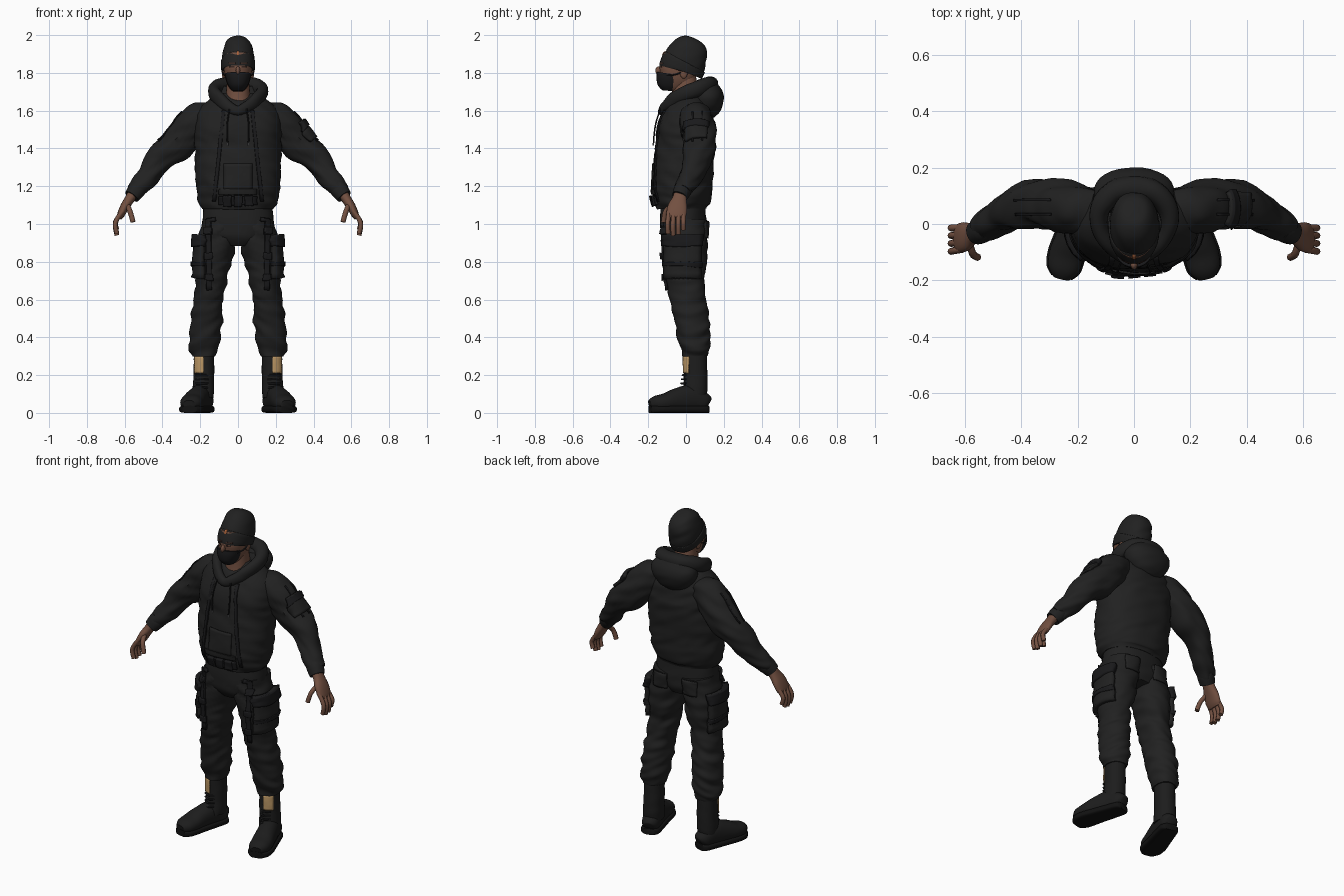
import bpy, bmesh, math
from mathutils import Vector, noise
from mathutils.bvhtree import BVHTree

if "Cube" in bpy.data.objects:
    bpy.data.objects.remove(bpy.data.objects["Cube"])

X, Y, Z = Vector((1, 0, 0)), Vector((0, 1, 0)), Vector((0, 0, 1))
FRONT = -Y
made = []


def material(name, *rgb):
    m = bpy.data.materials.new(name)
    m.use_nodes = True
    m.diffuse_color = (*rgb, 1)
    m.node_tree.nodes["Principled BSDF"].inputs["Base Color"].default_value = (*rgb, 1)
    return m


CLOTH = material("black cloth", .015, .015, .015)
TRIM = material("dark trim", .010, .010, .011)
LEATHER = material("boot leather", .012, .012, .012)
RUBBER = material("sole rubber", .006, .006, .006)
SKIN = material("brown skin", .17, .08, .052)
EYE = material("dark eye", .04, .02, .015)
TAN = material("tan tag", .50, .31, .13)
ORANGE = material("orange tag", .40, .12, .04)
METAL = material("grey metal", .25, .25, .26)


def finish(name, bm, mat, mirror):
    mesh = bpy.data.meshes.new(name)
    bm.to_mesh(mesh)
    bm.free()
    mesh.materials.append(mat)
    ob = bpy.data.objects.new(name, mesh)
    bpy.context.collection.objects.link(ob)
    if mirror:
        ob.modifiers.new("Mirror", 'MIRROR').use_mirror_merge = False
    made.append(ob)
    return ob


def refine(rings, k, closed):
    """Catmull-Rom subdivision of (x, y, z, a, b) rings."""
    n, out = len(rings), []
    pick = lambda i: rings[i % n] if closed else rings[max(0, min(n - 1, i))]
    for i in range(n if closed else n - 1):
        for j in range(k):
            t = j / k
            out.append([.5 * (2 * q + (r - p) * t + (2*p - 5*q + 4*r - s) * t*t
                              + (3*q - p - 3*r + s) * t**3)
                        for p, q, r, s in zip(*(pick(i + d) for d in (-1, 0, 1, 2)))])
    return out if closed else out + [list(rings[-1])]


def loft(name, rings, mat, ref=X, n=24, k=5, power=2.2, fold=0, closed=False, mirror=False):
    """Skin of superellipse rings square to their path; a lies along ref."""
    path = refine(rings, k, closed)
    bm, loops, m = bmesh.new(), [], len(path)
    for i, (x, y, z, a, b) in enumerate(path):
        nxt = path[(i + 1) % m] if closed else path[min(i + 1, m - 1)]
        prv = path[i - 1] if closed or i else path[0]
        t = (Vector(nxt[:3]) - Vector(prv[:3])).normalized()
        u = (ref - t * ref.dot(t)).normalized()
        v = t.cross(u)
        loop = []
        for j in range(n):
            c, s = math.cos(j * math.tau / n), math.sin(j * math.tau / n)
            p = Vector((x, y, z))
            d = (u * max(a, .002) * math.copysign(abs(c) ** (2 / power), c)
                 + v * max(b, .002) * math.copysign(abs(s) ** (2 / power), s))
            if fold:
                q = p + d
                wave = noise.noise(Vector((q.x * 9, q.y * 9, q.z * 24 + q.x * 12)))
                d += d.normalized() * fold * wave
            loop.append(bm.verts.new(p + d))
        loops.append(loop)
    for i in range(m if closed else m - 1):
        lo, hi = loops[i], loops[(i + 1) % m]
        for j in range(n):
            bm.faces.new((lo[j], lo[(j + 1) % n], hi[(j + 1) % n], hi[j]))
    if not closed:
        bm.faces.new(loops[0])
        bm.faces.new(loops[-1])
    bmesh.ops.recalc_face_normals(bm, faces=bm.faces)
    tree = BVHTree.FromBMesh(bm)
    finish(name, bm, mat, mirror)
    return tree


def tube(name, pts, r, mat, n=8, mirror=True, ref=Y):
    return loft(name, [(*p, r, r) for p in pts], mat, ref, n, 4, 2, mirror=mirror)


def ball(name, at, size, mat, mirror=False):
    bm = bmesh.new()
    bmesh.ops.create_uvsphere(bm, u_segments=24, v_segments=14, radius=1)
    bmesh.ops.scale(bm, vec=size, verts=bm.verts)
    bmesh.ops.translate(bm, vec=at, verts=bm.verts)
    finish(name, bm, mat, mirror)


def patch(name, tree, at, facing, w, h, thick, mat, lean=0, mirror=False, res=8):
    """Plate of size w x h laid onto a surface; lean shifts its top sideways."""
    at, d = Vector(at), facing.normalized()
    up = (Z - d * d.z).normalized()
    side = up.cross(d)
    bm, grid = bmesh.new(), []
    for i in range(res + 1):
        f = i / res - .5
        for j in range(res + 1):
            p = at + up * h * f + side * (w * (j / res - .5) + lean * f)
            hit = tree.ray_cast(p + d * .3, -d)[0] or tree.find_nearest(p)[0]
            grid.append(bm.verts.new(hit))
    for i in range(res):
        for j in range(res):
            k = i * (res + 1) + j
            bm.faces.new([grid[q] for q in (k, k + 1, k + res + 2, k + res + 1)])
    sol = finish(name, bm, mat, False)
    mod = sol.modifiers.new("Thickness", 'SOLIDIFY')
    mod.thickness, mod.offset = thick, 1
    if mirror:
        sol.modifiers.new("Mirror", 'MIRROR').use_mirror_merge = False


# Head, neck and face
head = loft("head", [(0, -.085, 1.71, .025, .03), (0, -.075, 1.727, .046, .06),
                     (0, -.06, 1.76, .063, .083), (0, -.045, 1.8, .073, .1),
                     (0, -.035, 1.85, .077, .1), (0, -.03, 1.9, .07, .09)], SKIN)
loft("neck", [(0, 0, 1.58, .085, .09), (0, 0, 1.66, .068, .076), (0, -.01, 1.78, .056, .062)], SKIN)
ball("nose", (0, -.146, 1.812), (.012, .016, .022), SKIN)
ball("ear", (.076, -.012, 1.8), (.01, .02, .03), SKIN, True)
patch("eye", head, (.03, -.2, 1.832), FRONT, .024, .008, .003, EYE, mirror=True)
patch("eyebrow", head, (.03, -.2, 1.85), FRONT, .034, .007, .005, EYE, mirror=True)
loft("face_mask", [(0, -.09, 1.705, .03, .035), (0, -.088, 1.73, .05, .062),
                   (0, -.084, 1.765, .064, .073), (0, -.08, 1.795, .068, .074)], TRIM)
tube("mask_strap", [(.055, -.12, 1.785), (.076, -.06, 1.79), (.08, -.01, 1.81)], .004, TRIM, ref=Z)

# Knitted cap with folded cuff
loft("cap", [(0, -.025, 1.815, .08, .112), (0, -.012, 1.85, .086, .115), (0, .01, 1.9, .084, .107),
             (0, .034, 1.945, .07, .088), (0, .048, 1.972, .046, .056), (0, .052, 1.98, .01, .012)],
     CLOTH, n=32, fold=.005)
cuff = loft("cap_cuff", [(0, -.029, 1.81, .084, .115), (0, -.026, 1.818, .089, .12),
                         (0, -.01, 1.852, .091, .121), (0, -.006, 1.86, .086, .115)], CLOTH, n=32)
patch("cap_tag", cuff, (0, -.2, 1.905), FRONT, .012, .022, .003, ORANGE)

# Jacket body
torso = loft("jacket_body", [(0, -.025, 1.08, .19, .132), (0, -.025, 1.11, .205, .143),
                             (0, -.02, 1.16, .218, .156), (0, -.018, 1.25, .226, .16),
                             (0, -.004, 1.4, .23, .157), (0, 0, 1.5, .232, .153),
                             (0, .015, 1.58, .218, .13), (0, .025, 1.64, .178, .1),
                             (0, .03, 1.69, .1, .065)], CLOTH, n=48, k=8, fold=.01)
patch("jacket_placket", torso, (.1, -.3, 1.36), FRONT, .018, .48, .008, TRIM, -.05, True, 12)
patch("front_pocket", torso, (0, -.3, 1.25), FRONT, .15, .14, .006, CLOTH)
patch("hoodie_hem", torso, (0, -.3, 1.172), FRONT, .2, .028, .008, CLOTH)
patch("belt", torso, (0, -.3, 1.125), FRONT, .2, .045, .01, TRIM)
for x in (-.055, 0, .055):
    patch("belt_pouch", torso, (x, -.3, 1.125), FRONT, .042, .055, .02, TRIM)

# Hood: rolled collar and the part hanging down the back
side = [(.07, .115, 1.735, .043, .04), (.118, .06, 1.715, .042, .036), (.125, -.005, 1.69, .04, .03),
        (.098, -.065, 1.66, .036, .026), (.055, -.105, 1.625, .03, .024)]
loft("hood_collar", [(0, .13, 1.738, .042, .042)] + side + [(0, -.125, 1.6, .026, .024)]
     + [(-r[0], *r[1:]) for r in reversed(side)], CLOTH, ref=Z, n=16, closed=True, fold=.004)
loft("hood_back", [(0, .13, 1.56, .03, .02), (0, .125, 1.585, .09, .055), (0, .115, 1.64, .135, .085),
                   (0, .11, 1.69, .14, .085), (0, .105, 1.735, .105, .065)], CLOTH, n=32, fold=.004)
tube("drawstring", [(.045, -.135, 1.61), (.056, -.158, 1.54), (.058, -.168, 1.48), (.055, -.172, 1.43)],
     .004, TRIM)
tube("drawstring_tip", [(.055, -.172, 1.43), (.055, -.173, 1.415)], .004, METAL)

# Sleeves
arm = loft("sleeve", [(.13, .045, 1.585, .075, .06), (.2, .052, 1.55, .088, .098),
                      (.27, .065, 1.48, .09, .095), (.34, .07, 1.41, .083, .085),
                      (.41, .058, 1.345, .075, .076), (.47, .03, 1.268, .065, .064),
                      (.52, -.005, 1.2, .052, .052), (.54, -.02, 1.175, .045, .045)],
           CLOTH, ref=Y, n=32, k=8, fold=.016, mirror=True)
loft("sleeve_cuff", [(.525, -.01, 1.195, .046, .046), (.54, -.02, 1.175, .047, .047),
                     (.562, -.034, 1.145, .041, .041)], CLOTH, ref=Y, mirror=True)
outward = Vector((.75, 0, .66))
patch("arm_pocket", arm, (.37, .055, 1.5), outward, .11, .12, .016, CLOTH)
patch("arm_pocket_flap", arm, (.345, .055, 1.525), outward, .115, .04, .023, TRIM)
for y in (.035, .085):
    patch("sleeve_piping", arm, (.34, y, 1.5), outward, .008, .2, .006, TRIM, mirror=True)

# Hands
loft("palm", [(.55, -.028, 1.17, .033, .029), (.575, -.035, 1.13, .039, .026), (.6, -.045, 1.09, .052, .024),
              (.62, -.05, 1.05, .052, .02), (.63, -.05, 1.03, .044, .014)], SKIN, ref=Y, mirror=True)
for y, drop in ((-.09, .01), (-.064, 0), (-.038, .006), (-.013, .03)):
    tube("finger", [(.608, y, 1.07), (.638, y * 1.05, 1.03), (.65, y * 1.08, .99 + drop / 2),
                    (.641, y * 1.05, .94 + drop)], .0125, SKIN)
tube("thumb", [(.585, -.07, 1.1), (.573, -.105, 1.07), (.562, -.115, 1.035), (.556, -.118, 1.01)], .0135, SKIN)

# Trousers
loft("trouser_seat", [(0, -.015, 1.13, .178, .118), (0, -.015, 1.0, .19, .122),
                      (0, -.01, .94, .17, .118), (0, -.005, .895, .09, .095)], CLOTH, n=40, fold=.006)
leg = loft("trouser_leg", [(.1, -.005, 1.02, .09, .118), (.11, -.005, .9, .1, .118), (.128, 0, .8, .09, .11),
                           (.14, 0, .7, .08, .1), (.155, .012, .6, .08, .095), (.165, .027, .5, .082, .09),
                           (.175, .04, .4, .082, .086), (.18, .048, .34, .075, .078),
                           (.18, .05, .3, .058, .064)],
           CLOTH, n=32, k=9, fold=.016, mirror=True)
patch("cargo_pocket", leg, (.25, -.015, .825), X, .175, .23, .026, CLOTH, mirror=True)
patch("cargo_flap", leg, (.25, -.015, .91), X, .18, .06, .036, TRIM, mirror=True)
patch("cargo_band", leg, (.25, -.015, .79), X, .178, .022, .032, TRIM, mirror=True)
patch("hanging_strap", leg, (.152, -.3, .85), FRONT, .024, .4, .014, TRIM, mirror=True, res=14)
for z in (.72, .83, .96):
    patch("strap_buckle", leg, (.152, -.3, z), FRONT, .034, .03, .022, TRIM, mirror=True)
patch("back_pocket", leg, (.1, .3, .97), Y, .09, .09, .008, CLOTH, mirror=True)

# Boots
shaft = loft("boot_shaft", [(.18, .05, .32, .053, .06), (.18, .05, .22, .055, .062),
                            (.182, .05, .14, .056, .064), (.185, .045, .08, .055, .064)],
             LEATHER, fold=.003, mirror=True)
foot = [(.17, .115, .048, .028, .034), (.176, .095, .058, .048, .05), (.198, .025, .075, .054, .072),
        (.222, -.05, .068, .058, .062), (.24, -.11, .056, .062, .048), (.25, -.16, .05, .056, .04),
        (.257, -.19, .042, .032, .026)]
loft("boot_foot", foot, LEATHER, mirror=True)
loft("boot_sole", [(x, y, .019, a + .006, .019) for x, y, z, a, b in foot], RUBBER, power=4, mirror=True)
patch("boot_tag", shaft, (.205, -.1, .255), FRONT, .045, .09, .006, TAN, mirror=True)
for i in range(5):
    z = .2 - i * .022
    tube("boot_lace", [(.155, .0, z), (.185, -.018 - i * .004, z), (.222, .0, z)], .005, TRIM, ref=Z)

# Smooth shading with sharp rims
bpy.ops.object.select_all(action='DESELECT')
for ob in made:
    ob.select_set(True)
bpy.context.view_layer.objects.active = made[0]
bpy.ops.object.shade_smooth_by_angle(angle=math.radians(50))
